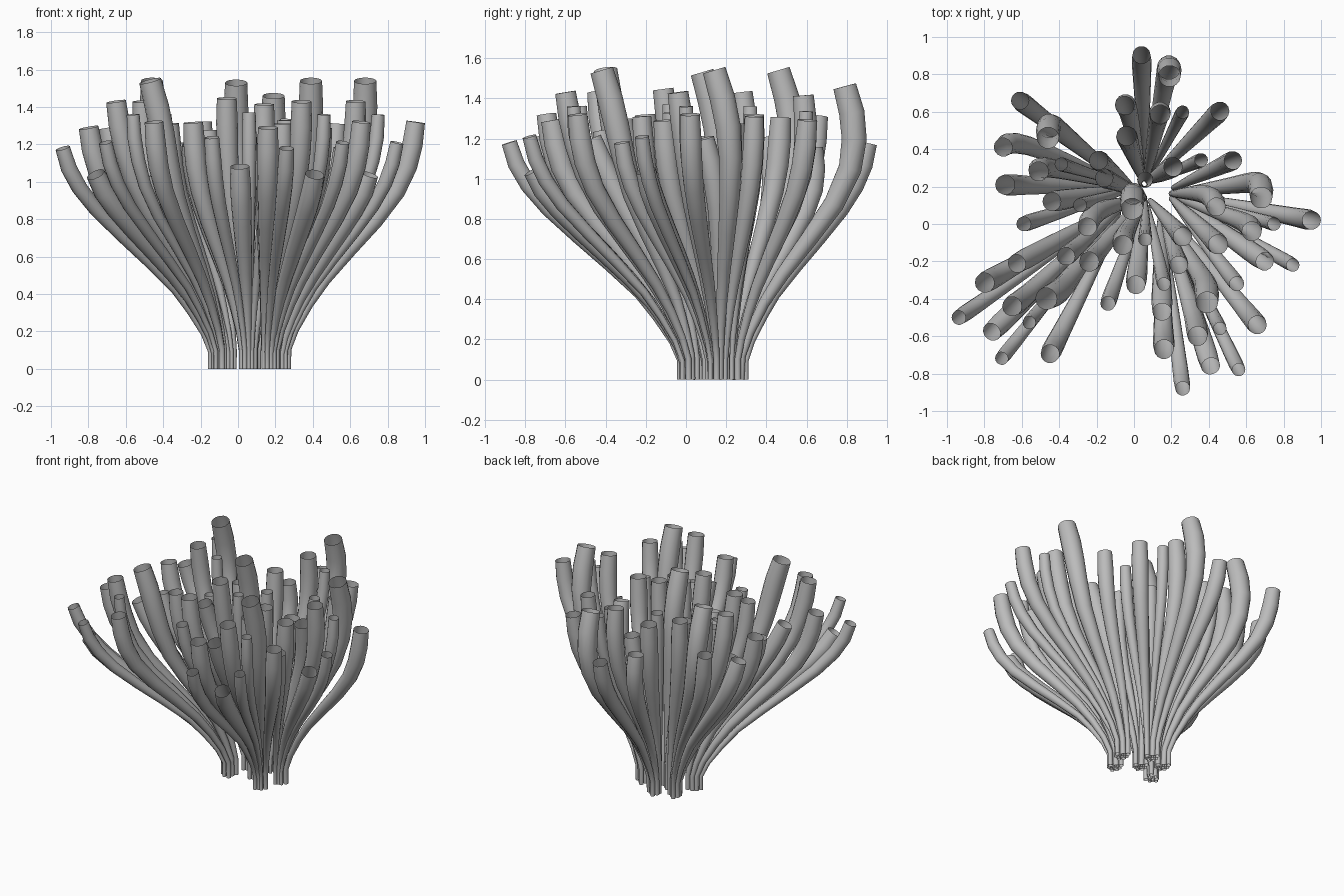
import bpy, bmesh
from math import radians, sin, cos, pi
from mathutils import Vector, Euler

cube = bpy.data.objects.get("Cube")
if cube:
    bpy.data.objects.remove(cube)

SIDES = 14

grey = bpy.data.materials.new("plain_grey")
grey.use_nodes = True
tone = (0.5, 0.5, 0.5, 1)
grey.diffuse_color = tone
grey.node_tree.nodes["Principled BSDF"].inputs["Base Color"].default_value = tone

# Tubes of one clump: tip offset from the tallest tube (x, y, z), radius, back bow
TUBES = [
    (0, 0, 0, .062, .08), (.27, -.12, -.22, .052, 0), (.07, -.14, -.18, .036, 0),
    (-.05, -.18, -.11, .055, .03), (-.23, -.25, -.25, .055, 0),
    (.02, -.34, -.5, .053, 0), (.17, -.36, -.33, .037, 0),
    (-.13, -.46, -.36, .041, 0), (-.24, -.05, -.34, .053, .05),
    (-.15, .2, -.23, .05, 0),
]

# Clumps: name, tip of the tallest tube, middle of the foot, pitch and spin
CLUMPS = [
    ("middle", (-.01, .08, 1.53), (.05, .12), -8, 0),
    ("back_right", (-.46, .46, 1.54), (-.06, .21), 0, 0),
    ("left", (.68, .14, 1.54), (.23, .15), 0, 0),
    ("front_left", (.39, -.42, 1.54), (.17, .01), 0, 0),
    ("back", (.19, .79, 1.46), (.07, .255), -19, 0),
    ("front_right", (-.47, -.4, 1.54), (-.105, .05), 0, -62),
]

# Outward drift of every tube by height above the ground
DRIFT = [
    (0, 0), (.1, 0), (.2, .05), (.3, .125), (.42, .225), (.55, .375), (.68, .535),
    (.82, .71), (.95, .84), (1.08, .925), (1.25, .985), (1.4, 1), (2, 1),
]

# Rings along a tube: height share, radius share
RINGS = [
    (0, .3), (.08, .31), (.16, .36), (.26, .45), (.36, .56), (.48, .7),
    (.6, .84), (.72, .95), (.82, 1.03), (.91, 1.05), (1, .96),
]


def drift(z):
    for (low, a), (high, b) in zip(DRIFT, DRIFT[1:]):
        if z <= high:
            return a + (b - a) * (z - low) / (high - low)


def add_tube(bm, foot, tip, radius, bow):
    """Open tube that starts upright, flares outward and straightens again."""
    centres = []
    for h, _ in RINGS:
        share = drift(tip.z * h) / drift(tip.z)
        centre = foot.lerp(tip, share) + bow * sin(pi * h * h)
        centre.z = tip.z * h
        centres.append(centre)
    last = len(centres) - 1
    previous = None
    for i, centre in enumerate(centres):
        along = centres[min(i + 1, last)] - centres[max(i - 1, 0)]
        turn = Vector((0, 0, 1)).rotation_difference(along)
        r = radius * RINGS[i][1]
        ring = []
        for k in range(SIDES):
            a = 2 * pi * k / SIDES
            ring.append(bm.verts.new(centre + turn @ Vector((r * cos(a), r * sin(a), 0))))
        if previous:
            for k in range(SIDES):
                n = (k + 1) % SIDES
                bm.faces.new((previous[k], previous[n], ring[n], ring[k]))
        previous = ring


# Build each clump of tubes
for name, top, root, pitch, spin in CLUMPS:
    turn = Euler((radians(pitch), 0, radians(spin))).to_matrix()
    top = Vector(top)
    bm = bmesh.new()
    for x, y, z, radius, bow in TUBES:
        tip = top + turn @ Vector((x, y, z))
        spread = turn @ Vector((x + .02, y + .14, 0)) * .13
        foot = Vector((root[0] + spread.x, root[1] + spread.y, 0))
        add_tube(bm, foot, tip, radius, turn @ Vector((0, bow, 0)))
    mesh = bpy.data.meshes.new(name + "_tubes")
    bm.to_mesh(mesh)
    bm.free()
    mesh.materials.append(grey)
    for face in mesh.polygons:
        face.use_smooth = True
    clump = bpy.data.objects.new(name + "_tubes", mesh)
    bpy.context.collection.objects.link(clump)
